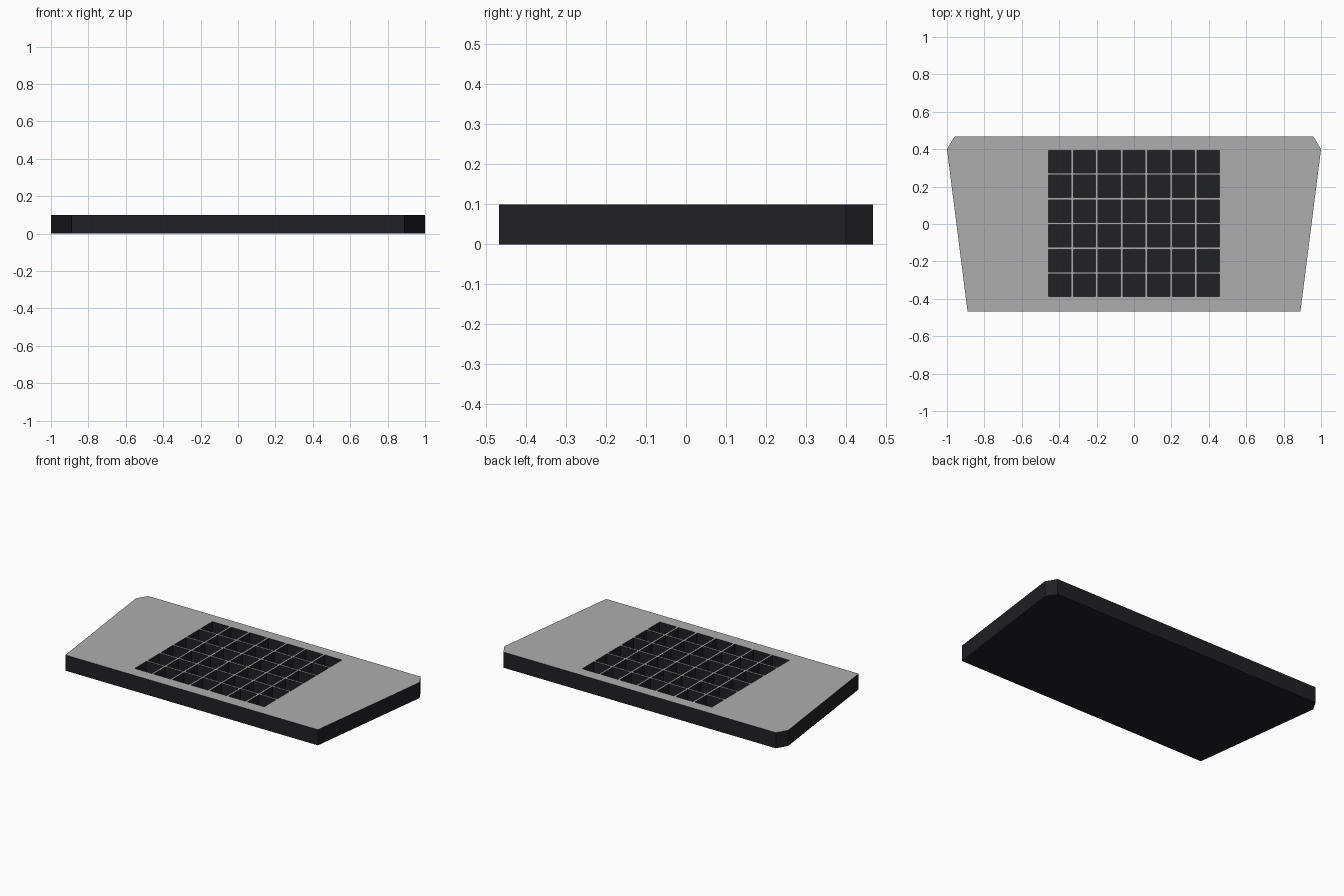
import bpy, bmesh
from mathutils import Matrix

if "Cube" in bpy.data.objects:
    bpy.data.objects.remove(bpy.data.objects["Cube"])

HEIGHT, FLOOR = 0.10, 0.02
COLS, ROWS, CELL, PITCH = 7, 6, 0.12, 0.1323


def material(name, rgb):
    mat = bpy.data.materials.new(name)
    mat.diffuse_color = (*rgb, 1)
    mat.use_nodes = True
    mat.node_tree.nodes["Principled BSDF"].inputs["Base Color"].default_value = mat.diffuse_color
    return mat


def mesh_object(name, bm):
    bmesh.ops.recalc_face_normals(bm, faces=bm.faces)
    mesh = bpy.data.meshes.new(name)
    bm.to_mesh(mesh)
    bm.free()
    obj = bpy.data.objects.new(name, mesh)
    bpy.context.collection.objects.link(obj)
    return obj


# Tray body: tapered outline with clipped back corners, extruded upward
half = [(0.89, -0.467), (1.0, 0.40), (0.96, 0.467)]
outline = half + [(-x, y) for x, y in reversed(half)]
bm = bmesh.new()
base = bm.faces.new([bm.verts.new((x, y, 0)) for x, y in outline])
top = bmesh.ops.extrude_face_region(bm, geom=[base], use_keep_orig=True)
bmesh.ops.translate(bm, vec=(0, 0, HEIGHT),
                    verts=[v for v in top["geom"] if isinstance(v, bmesh.types.BMVert)])
tray = mesh_object("tray", bm)

# Grid of square pocket cutters
bm = bmesh.new()
for i in range(COLS):
    for j in range(ROWS):
        pos = ((i - (COLS - 1) / 2) * PITCH, (j - (ROWS - 1) / 2) * PITCH + 0.003, FLOOR + 0.1)
        bmesh.ops.create_cube(bm, size=1, matrix=Matrix.Translation(pos) @ Matrix.Diagonal((CELL, CELL, 0.2, 1)))
cutter = mesh_object("pocket_cutter", bm)

# Cut the pockets and remove the cutter
mod = tray.modifiers.new("pockets", "BOOLEAN")
mod.operation, mod.solver, mod.object = "DIFFERENCE", "EXACT", cutter
bpy.context.view_layer.objects.active = tray
bpy.ops.object.modifier_apply(modifier=mod.name)
bpy.data.objects.remove(cutter)

# Dark shell and pockets, grey top surface
tray.data.materials.clear()
tray.data.materials.append(material("dark_shell", (0.015, 0.015, 0.018)))
tray.data.materials.append(material("grey_top", (0.42, 0.42, 0.42)))
for face in tray.data.polygons:
    face.material_index = int(face.normal.z > 0.9 and face.center.z > HEIGHT - 0.001)
